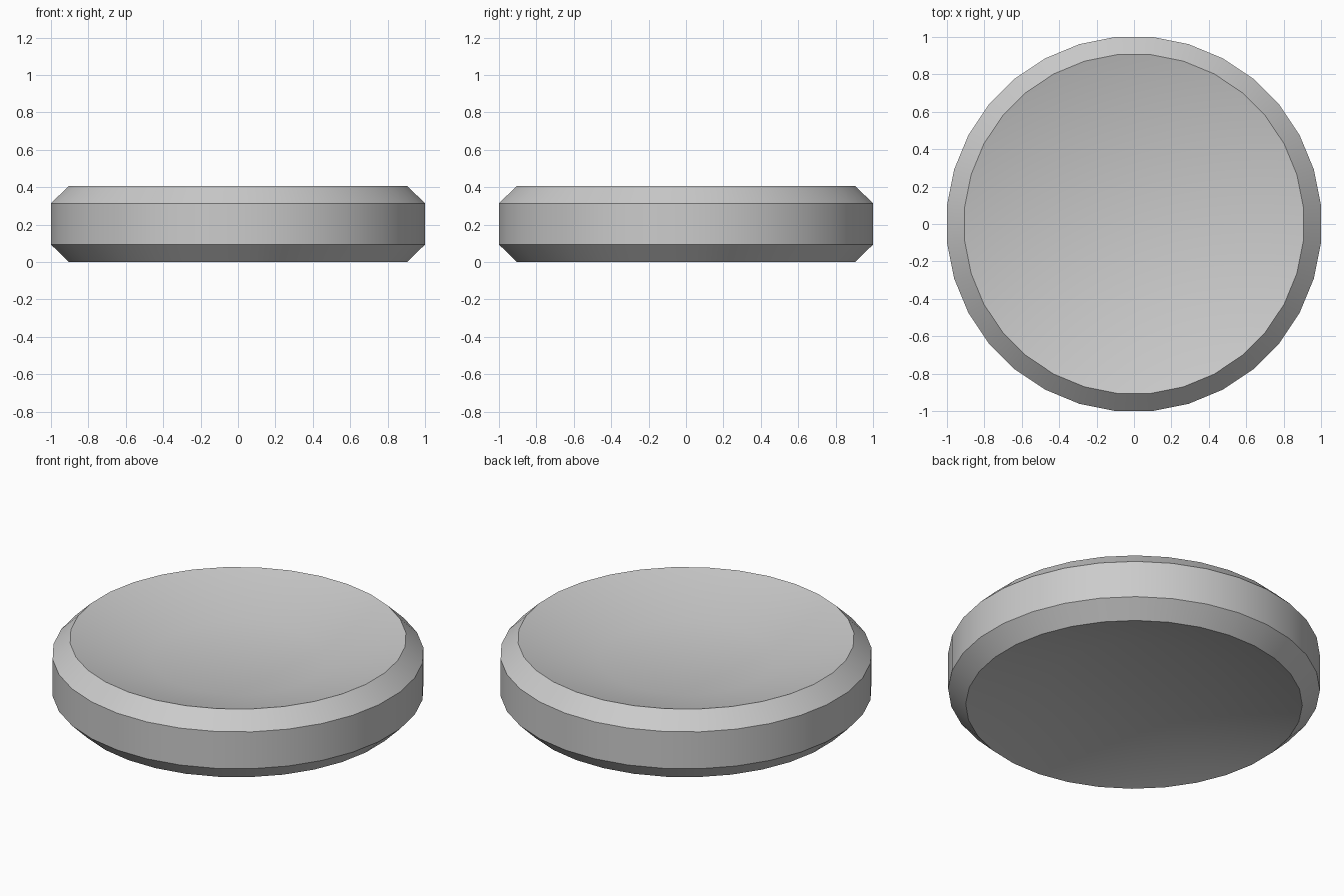
import bpy, bmesh, math

if "Cube" in bpy.data.objects:
    bpy.data.objects.remove(bpy.data.objects["Cube"])

SIDES = 32
# Outline from the top dish centre, round the rim, to the underside dish centre (radius, z)
PROFILE = [(0, 0.285), (0.47, 0.285), (0.91, 0.406), (1.0048, 0.314),
           (1.0048, 0.094), (0.91, 0.0), (0.47, 0.121), (0, 0.121)]


def lathe(name, profile, sides):
    bm = bmesh.new()
    rings = []
    for r, z in profile:
        if r == 0:
            rings.append([bm.verts.new((0, 0, z))] * sides)
            continue
        ring = []
        for i in range(sides):
            a = 2 * math.pi * (i + 0.5) / sides   # flats face the axes
            ring.append(bm.verts.new((r * math.cos(a), r * math.sin(a), z)))
        rings.append(ring)
    for a, b in zip(rings, rings[1:]):
        for i in range(sides):
            j = (i + 1) % sides
            quad = list(dict.fromkeys((a[i], b[i], b[j], a[j])))
            bm.faces.new(quad)
    bmesh.ops.recalc_face_normals(bm, faces=bm.faces)
    mesh = bpy.data.meshes.new(name)
    bm.to_mesh(mesh)
    bm.free()
    obj = bpy.data.objects.new(name, mesh)
    bpy.context.collection.objects.link(obj)
    bpy.context.view_layer.objects.active = obj
    obj.select_set(True)
    bpy.ops.object.shade_smooth_by_angle(angle=math.radians(30))
    return obj


# Chamfered disc, dished on both faces
lathe("dished_disc", PROFILE, SIDES)
